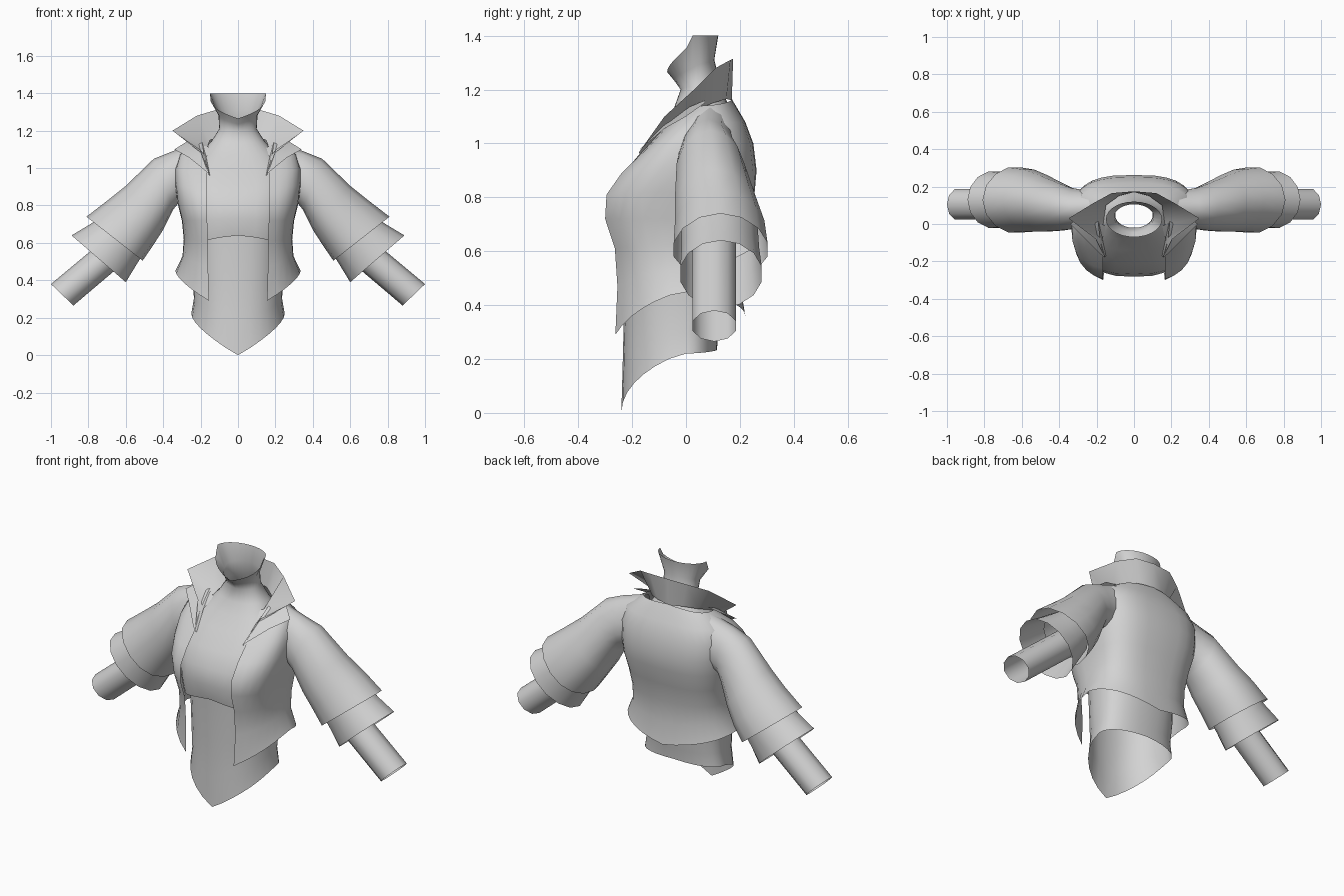
import bpy, math

cloth = bpy.data.materials.new("light grey cloth")
cloth.diffuse_color = (0.65, 0.65, 0.65, 1)


def loft(name, rows, closed=False):
    """Skin rows of points into a smooth sheet and mirror it across x."""
    n = len(rows[0])
    verts = [p for row in rows for p in row]
    faces = []
    for i in range(len(rows) - 1):
        for j in range(n if closed else n - 1):
            k = (j + 1) % n
            faces.append((i * n + j, i * n + k, (i + 1) * n + k, (i + 1) * n + j))
    mesh = bpy.data.meshes.new(name)
    mesh.from_pydata(verts, [], faces)
    mesh.materials.append(cloth)
    for f in mesh.polygons:
        f.use_smooth = True
    ob = bpy.data.objects.new(name, mesh)
    bpy.context.collection.objects.link(ob)
    mirror = ob.modifiers.new("mirror", 'MIRROR')
    mirror.merge_threshold = 0.002
    return ob


def half_ring(xf, xs, yf, ym, yb, zf, zs, zb, e=0.68, p=1.3, n=14):
    """Half a body section, from the front edge at xf round to the centre back.
    Smaller e is squarer; p shapes the rise from front or back to the side."""
    t0 = math.asin(min(1, xf / xs) ** (1 / e))
    quarter = math.pi / 2
    pts = []
    for i in range(n + 1):
        t = t0 + (math.pi - t0) * i / n
        s, c = abs(math.sin(t)), math.cos(t)
        x = xs * s ** e if i < n else 0
        y = ym + ((yf if c > 0 else yb) - ym) * abs(c) ** e
        if t < quarter:
            z = zs + (zf - zs) * ((quarter - t) / (quarter - t0)) ** p
        else:
            z = zs + (zb - zs) * ((t - quarter) / quarter) ** p
        pts.append((x, y, z))
    return pts


def tube(name, rows, n=14, skew=0.0):
    """Open tube; each row is top x, top z, bottom x, bottom z, front y, back y.
    Skew moves the widest part towards the bottom."""
    rings = []
    for tx, tz, bx, bz, y0, y1 in rows:
        ring = []
        for i in range(n):
            a = 2 * math.pi * i / n
            s = math.sin(a)
            c = math.cos(a) - skew * s * s
            ring.append(((tx + bx) / 2 + c * (tx - bx) / 2,
                         (y0 + y1) / 2 - s * (y1 - y0) / 2,
                         (tz + bz) / 2 + c * (tz - bz) / 2))
        rings.append(ring)
    return loft(name, rings, True)


# Lower shirt with a pointed front hem
loft("lower_shirt", [half_ring(0, *r) for r in (
    (0.25, -0.24, 0.0, 0.115, 0.0, 0.22, 0.235, 0.9, 1.25),
    (0.236, -0.235, 0.0, 0.12, 0.18, 0.30, 0.30, 0.9),
    (0.24, -0.23, 0.0, 0.14, 0.38, 0.42, 0.42, 0.85),
    (0.24, -0.24, 0.0, 0.15, 0.66, 0.66, 0.66, 0.8))])

# Cropped top rising into a flared neck band
loft("cropped_top", [half_ring(0, *r) for r in (
    (0.255, -0.262, 0.0, 0.165, 0.64, 0.58, 0.60),
    (0.27, -0.282, 0.0, 0.19, 0.73, 0.71, 0.71),
    (0.28, -0.268, 0.0, 0.21, 0.82, 0.82, 0.82),
    (0.28, -0.215, 0.0, 0.22, 0.91, 0.92, 0.92),
    (0.25, -0.14, 0.02, 0.21, 1.00, 1.01, 1.01, 0.7),
    (0.20, -0.085, 0.04, 0.18, 1.07, 1.08, 1.09, 0.8),
    (0.145, -0.045, 0.05, 0.15, 1.13, 1.14, 1.16, 0.9),
    (0.10, -0.02, 0.05, 0.125, 1.20, 1.21, 1.23, 0.95),
    (0.105, -0.045, 0.04, 0.105, 1.235, 1.29, 1.31, 1.0, 0.8),
    (0.15, -0.07, 0.025, 0.12, 1.265, 1.40, 1.40, 1.0, 0.6))])

# Open jacket body
loft("jacket_body", [half_ring(*r) for r in (
    (0.155, 0.335, -0.285, 0.0, 0.22, 0.29, 0.45, 0.36, 0.88),
    (0.16, 0.297, -0.28, 0.0, 0.20, 0.47, 0.53, 0.48, 0.8),
    (0.16, 0.29, -0.285, 0.0, 0.205, 0.61, 0.62, 0.61, 0.72),
    (0.165, 0.30, -0.32, 0.0, 0.23, 0.72, 0.72, 0.72),
    (0.165, 0.325, -0.31, 0.0, 0.255, 0.81, 0.82, 0.82),
    (0.165, 0.335, -0.25, 0.0, 0.262, 0.89, 0.91, 0.90),
    (0.165, 0.335, -0.168, 0.02, 0.25, 0.97, 1.00, 1.00),
    (0.17, 0.31, -0.10, 0.05, 0.22, 1.05, 1.075, 1.08, 0.75),
    (0.15, 0.21, -0.03, 0.06, 0.17, 1.11, 1.14, 1.165, 0.8))])

# Wide sleeves, second cuff layer and bare lower arm tubes
tube("outer_sleeve", [
    (0.20, 1.14, 0.27, 0.84, 0.0, 0.18),
    (0.35, 1.09, 0.32, 0.81, -0.03, 0.195),
    (0.45, 1.05, 0.345, 0.78, -0.038, 0.22),
    (0.60, 0.905, 0.40, 0.67, -0.045, 0.265),
    (0.70, 0.825, 0.455, 0.585, -0.045, 0.295),
    (0.81, 0.74, 0.51, 0.505, -0.05, 0.307)], skew=0.15)
tube("inner_cuff", [
    (0.70, 0.76, 0.49, 0.57, -0.02, 0.27),
    (0.79, 0.70, 0.545, 0.48, -0.02, 0.275),
    (0.89, 0.64, 0.60, 0.39, -0.025, 0.285)])
tube("lower_arm", [
    (0.64, 0.68, 0.52, 0.57, 0.02, 0.19),
    (1.0, 0.38, 0.88, 0.265, 0.02, 0.19)], 10)

# Standing collar with pointed wings
loft("jacket_collar", [
    [(0.15, -0.17, 0.96), (0.17, -0.075, 1.06), (0.165, 0.0, 1.11),
     (0.15, 0.10, 1.15), (0.08, 0.15, 1.165), (0, 0.17, 1.16)],
    [(0.157, -0.175, 0.967), (0.205, -0.08, 1.10), (0.35, 0.03, 1.20),
     (0.22, 0.11, 1.28), (0.12, 0.165, 1.31), (0, 0.175, 1.315)]])

# Small lapel lying on the shoulder under each collar wing
loft("lapel", [
    [(0.155, -0.18, 0.97), (0.18, -0.09, 1.06), (0.19, 0.0, 1.13), (0.19, 0.07, 1.16)],
    [(0.18, -0.16, 0.99), (0.26, -0.08, 1.055), (0.34, 0.0, 1.10), (0.26, 0.07, 1.15)]])
